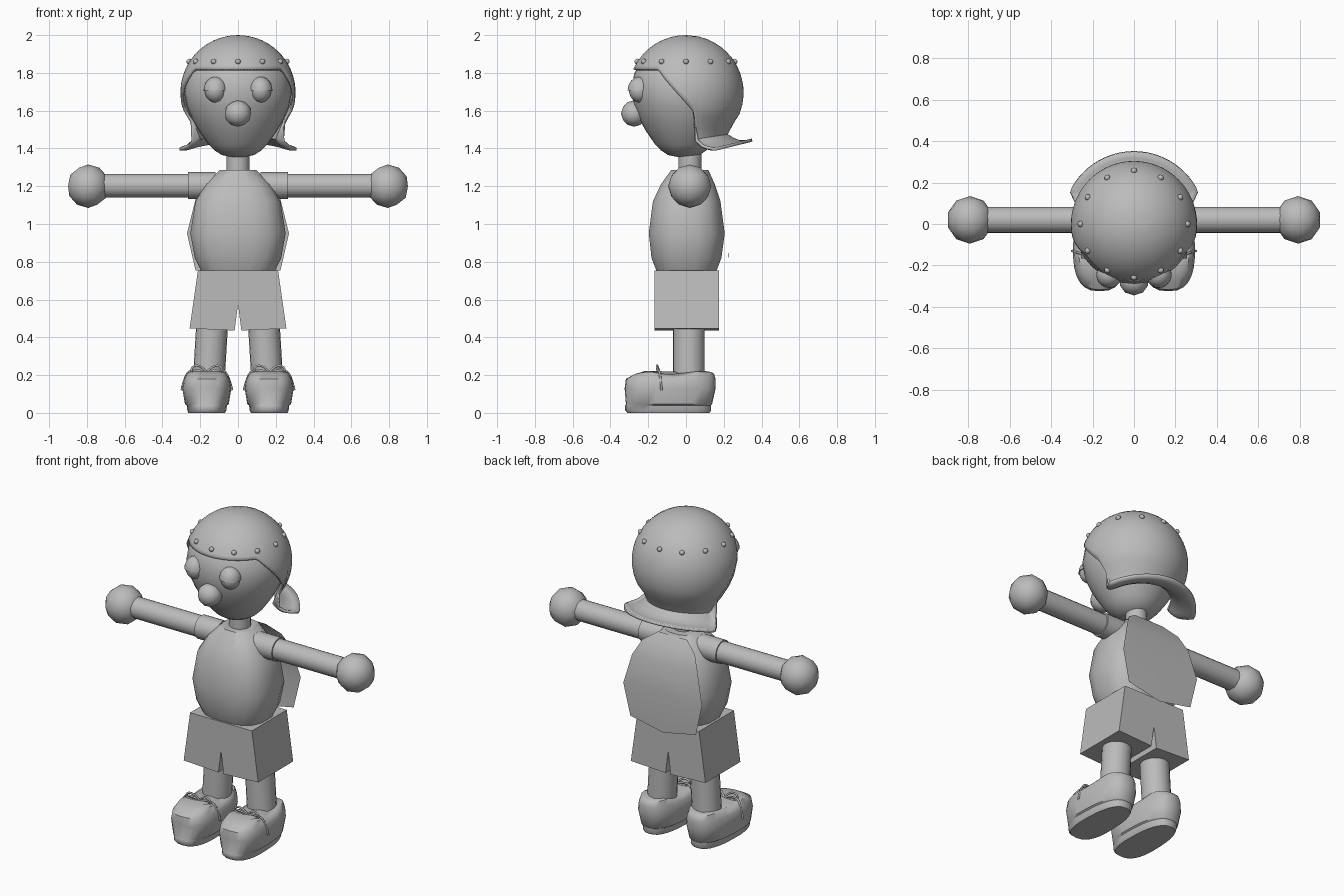
import bpy, bmesh, math
from mathutils import Vector

cube = bpy.data.objects.get("Cube")
if cube:
    bpy.data.objects.remove(cube)

GREY = (0.5, 0.5, 0.5, 1)
grey = bpy.data.materials.new("plain grey")
grey.use_nodes = True
grey.diffuse_color = GREY
grey.node_tree.nodes["Principled BSDF"].inputs["Base Color"].default_value = GREY


def finish(name, bm, angle=40):
    """Turn a bmesh into a named, coloured, shaded object."""
    bmesh.ops.remove_doubles(bm, verts=bm.verts, dist=0.0005)
    bmesh.ops.recalc_face_normals(bm, faces=bm.faces)
    mesh = bpy.data.meshes.new(name)
    bm.to_mesh(mesh)
    bm.free()
    ob = bpy.data.objects.new(name, mesh)
    bpy.context.collection.objects.link(ob)
    mesh.materials.append(grey)
    bpy.ops.object.select_all(action="DESELECT")
    ob.select_set(True)
    bpy.context.view_layer.objects.active = ob
    if angle:
        bpy.ops.object.shade_smooth_by_angle(angle=math.radians(angle))
    return ob


def loft(name, rings, angle=40, caps=True):
    """Skin a list of closed point rings."""
    bm = bmesh.new()
    vs = [[bm.verts.new(p) for p in ring] for ring in rings]
    n = len(vs[0])
    for a, b in zip(vs, vs[1:]):
        for i in range(n):
            j = (i + 1) % n
            bm.faces.new((a[i], a[j], b[j], b[i]))
    if caps:
        bm.faces.new(vs[0])
        bm.faces.new(vs[-1])
    return finish(name, bm, angle)


def oval(cx, cy, z, rx, ry, n=24, power=2.0, phase=0.0):
    """Horizontal ring, squarer as the power rises."""
    def bend(v):
        return math.copysign(abs(v) ** (2 / power), v)
    ring = []
    for i in range(n):
        a = 2 * math.pi * (i + phase) / n
        ring.append((cx + rx * bend(math.cos(a)), cy + ry * bend(math.sin(a)), z))
    return ring


def rod(name, start, end, radius, n=20):
    start, end = Vector(start), Vector(end)
    turn = (end - start).to_track_quat("Z", "Y")
    flat = [turn @ Vector(p) for p in oval(0, 0, 0, radius, radius, n)]
    return loft(name, [[start + p for p in flat], [end + p for p in flat]])


def ball(name, centre, size, detail=3, angle=60):
    bm = bmesh.new()
    bmesh.ops.create_icosphere(bm, subdivisions=detail, radius=1)
    for v in bm.verts:
        v.co = Vector(centre) + v.co * Vector(size)
    return finish(name, bm, angle)


def cord(name, points, radius):
    curve = bpy.data.curves.new(name, "CURVE")
    curve.dimensions = "3D"
    curve.bevel_depth = radius
    curve.bevel_resolution = 1
    curve.resolution_u = 5
    spline = curve.splines.new("NURBS")
    spline.points.add(len(points) - 1)
    for p, co in zip(spline.points, points):
        p.co = (*co, 1)
    spline.use_endpoint_u = True
    spline.order_u = 3
    curve.materials.append(grey)
    bpy.context.collection.objects.link(bpy.data.objects.new(name, curve))


def lerp(table, x):
    """Piecewise linear lookup in a rising table."""
    if x <= table[0][0]:
        return table[0][1]
    for (a, u), (b, v) in zip(table, table[1:]):
        if x <= b:
            return u + (v - u) * (x - a) / (b - a)
    return table[-1][1]


# Head: egg narrowing to the chin
head = [(1.356, .04), (1.365, .085), (1.39, .125), (1.42, .155), (1.49, .205), (1.55, .24),
        (1.62, .27), (1.7, .286), (1.8, .27), (1.9, .19)]
loft("head", [oval(0, -.012, z, r, r * .97, 32) for z, r in head], 60)
rod("neck", (0, .02, 1.25), (0, .02, 1.42), .061)
ball("nose", (0, -.275, 1.585), (.072, .07, .07), 2)

# Helmet: dome cut higher over the face, flaring into a brim at the back
CENTRE, RADIUS = 1.695, .305
edge_height = [(-1, 1.475), (-.27, 1.45), (-.15, 1.59), (.53, 1.82), (1, 1.82)]
nape_radius = [(1.44, .222), (1.48, .222), (1.53, .25), (1.56, .273)]
columns, rows = 96, 16
rings = [[] for _ in range(rows + 4)]
for i in range(columns):
    a = 2 * math.pi * i / columns
    c, s = math.cos(a), math.sin(a)
    low = lerp(edge_height, c)
    for k in range(rows):
        z = CENTRE + RADIUS - (CENTRE + RADIUS - low) * (k / (rows - 1)) ** 1.6
        if z > 1.56:
            r = math.sqrt(max(RADIUS ** 2 - (z - CENTRE) ** 2, 0))
        else:
            r = lerp(nape_radius, z)
        rings[k].append((r * s, -r * c, z))
    flare = min(max((-c - .2) / .25, 0), 1)
    reach = r + flare * (.348 - r)
    tip = low + flare * (1.385 + .25 * max(-c * reach - .08, 0) - low)
    for k in range(4):
        t = (k + 1) / 4
        q = r + (reach - r) * t
        z = low + (tip - low) * t - flare * .02 * math.sin(math.pi * t)
        rings[rows + k].append((q * s, -q * c, z))
helmet = loft("helmet", rings, 50, caps=False)
shell = helmet.modifiers.new("thickness", "SOLIDIFY")
shell.thickness = .016
shell.offset = -1

for i in range(12):
    a = math.pi * i / 6
    ball("helmet_stud", (.258 * math.sin(a), .258 * math.cos(a), 1.86), (.015,) * 3, 2)

# Torso
torso = [(.755, .2, -.16, .165), (.82, .232, -.185, .19), (.95, .256, -.2, .208),
         (1.12, .228, -.178, .185), (1.21, .175, -.135, .155), (1.285, .1, -.08, .12)]
loft("torso", [oval(0, (f + b) / 2, z, w, (b - f) / 2, 16, 2.7, .5)
               for z, w, f, b in torso], 50)

# Thin back panel with a pointed hem
bm = bmesh.new()
panel = [(1.275, .1, .13), (1.22, .18, .17), (1.13, .225, .207), (.95, .27, .229), (.755, .225, .224)]
lines = []
for z, w, y in panel:
    dip = .045 if z < .8 else 0
    lines.append([bm.verts.new((w * t, y, z - dip * (1 - abs(t)))) for t in (-1, -.5, 0, .5, 1)])
for a, b in zip(lines, lines[1:]):
    for i in range(4):
        bm.faces.new((a[i], b[i], b[i + 1], a[i + 1]))
finish("back_panel", bm, 50)

# Shorts: outline with a notch between the legs, extruded front to back
outline = [(.212, .755), (.256, .447), (.018, .436), (0, .575)]
outline += [(-x, z) for x, z in outline[2::-1]]
loft("shorts", [[(x, y, z) for x, z in outline] for y in (-.167, .175)], 0)

# Shoe outlines: height, toe y, heel y, half width
shoe = [(0, -.31, .125, .1), (.012, -.322, .132, .106), (.04, -.322, .132, .11),
        (.046, -.318, .138, .12), (.13, -.325, .157, .134), (.18, -.318, .156, .126),
        (.205, -.275, .148, .108), (.21, -.22, .135, .09)]

for s, side in ((1, "left_"), (-1, "right_")):
    # Eye with a slightly larger upper lid
    ball(side + "eye", (s * .12, -.245, 1.71), (.057, .058, .067))
    bm = bmesh.new()
    bmesh.ops.create_icosphere(bm, subdivisions=3, radius=1)
    bmesh.ops.bisect_plane(bm, geom=bm.verts[:] + bm.edges[:] + bm.faces[:],
                           plane_co=(0, 0, 0), plane_no=(0, 0, -1), clear_outer=True)
    bmesh.ops.holes_fill(bm, edges=[e for e in bm.edges if e.is_boundary])
    for v in bm.verts:
        v.co = Vector((s * .12, -.245, 1.707)) + v.co * Vector((.062, .064, .073))
    finish(side + "eyelid", bm)

    # Arm
    rod(side + "sleeve", (s * .12, .02, 1.203), (s * .266, .02, 1.203), .071)
    rod(side + "arm", (s * .2, .02, 1.203), (s * .74, .02, 1.203), .063)
    ball(side + "hand", (s * .793, .02, 1.2), (.112, .115, .115), 2)

    # Leg and shoe
    rod(side + "leg", (s * .135, .015, .5), (s * .155, .015, .17), .084)
    rings = []
    for z, toe, heel, w in shoe:
        mid = (toe + heel) / 2
        ring = oval(0, mid, z, w, (heel - toe) / 2, 28, 2.6)
        rings.append([(s * .165 + x * (.93 - .35 * y), y, z + (.012 * math.cos(y * 22 + 4.4) if z > .19 else 0))
                      for x, y, z in ring])
    loft(side + "shoe", rings, 45)

    # Laces: a loop and a hanging end to each side
    for d in (1, -1):
        x = s * .165
        loop = [(0, -.14, .215), (.03, -.15, .25), (.075, -.155, .25), (.085, -.15, .215),
                (.04, -.145, .205), (0, -.14, .215)]
        end = [(0, -.14, .215), (.07, -.15, .235), (.115, -.135, .205), (.134, -.13, .12)]
        for label, path in (("lace_loop", loop), ("lace_end", end)):
            cord(side + label, [(x + d * px, y, z) for px, y, z in path], .006)
